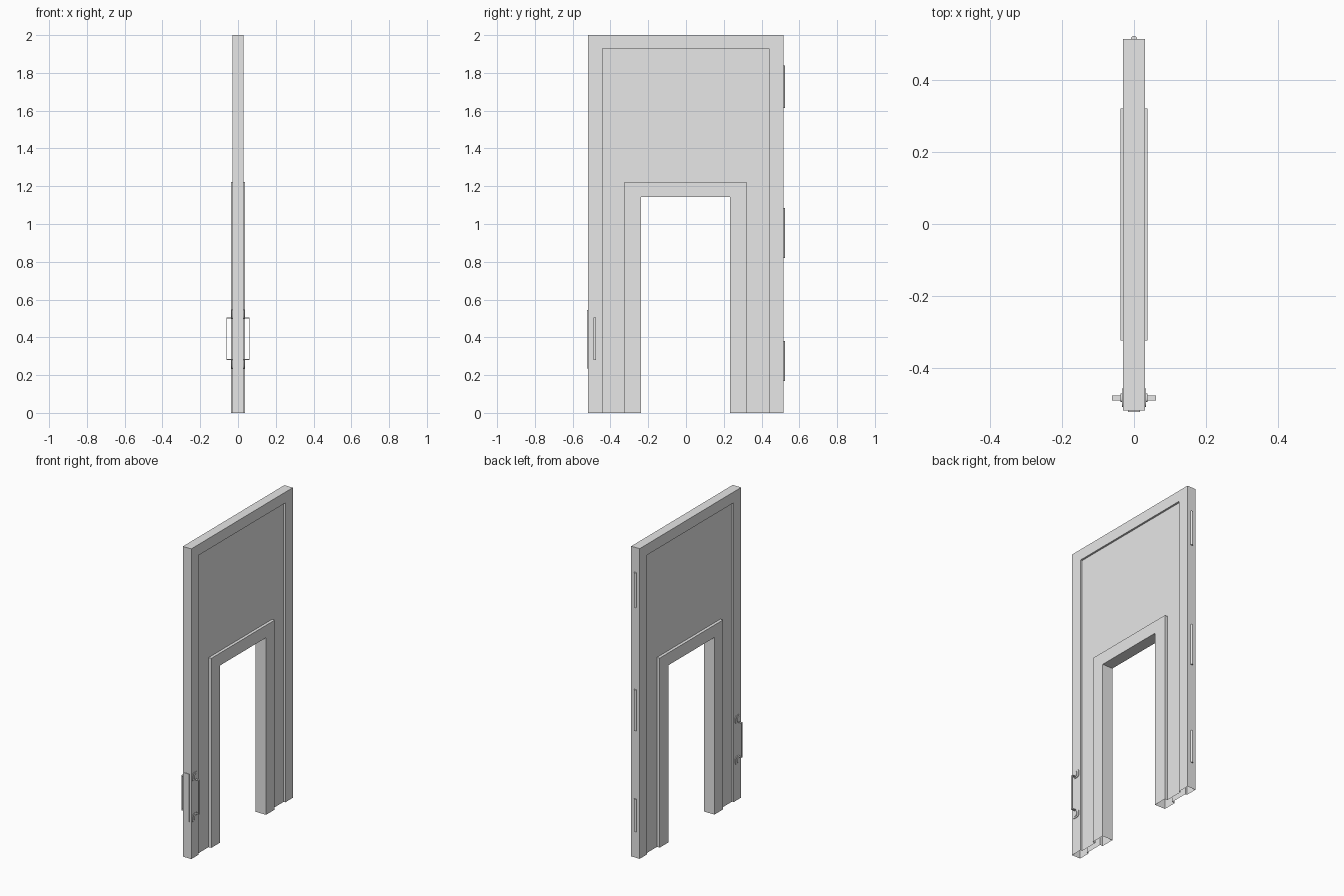
import bpy, bmesh, math
from mathutils import Matrix, Vector

cube = bpy.data.objects.get("Cube")
if cube:
    bpy.data.objects.remove(cube, do_unlink=True)

# One plain grey for everything
grey = bpy.data.materials.new("light_grey")
grey.use_nodes = True
grey.diffuse_color = (0.8, 0.8, 0.8, 1)
grey.node_tree.nodes["Principled BSDF"].inputs["Base Color"].default_value = (0.8, 0.8, 0.8, 1)

YC = -0.002  # centre of the panel between its hinge and lock edges


def finish(name, bm, smooth=False):
    bmesh.ops.recalc_face_normals(bm, faces=bm.faces)
    mesh = bpy.data.meshes.new(name)
    bm.to_mesh(mesh)
    bm.free()
    mesh.materials.append(grey)
    obj = bpy.data.objects.new(name, mesh)
    bpy.context.collection.objects.link(obj)
    if smooth:
        bpy.ops.object.select_all(action='DESELECT')
        obj.select_set(True)
        bpy.context.view_layer.objects.active = obj
        bpy.ops.object.shade_smooth_by_angle(angle=math.radians(40))


def box(bm, x, y, z):
    size = Vector((x[1] - x[0], y[1] - y[0], z[1] - z[0]))
    mid = Vector((x[0] + x[1], y[0] + y[1], z[0] + z[1])) / 2
    bmesh.ops.create_cube(bm, size=1, matrix=Matrix.Translation(mid) @ Matrix.Diagonal(size).to_4x4())


def rounded_plate(bm, x0, x1, yc, zc, w, h, r):
    """Rounded rectangle in the yz plane, extruded from x0 to x1."""
    pts = []
    for i, (sy, sz) in enumerate(((1, 1), (-1, 1), (-1, -1), (1, -1))):
        for k in range(5):
            a = math.radians(90 * i + 22.5 * k)
            pts.append((x0, yc + sy * (w / 2 - r) + r * math.cos(a),
                        zc + sz * (h / 2 - r) + r * math.sin(a)))
    face = bm.faces.new([bm.verts.new(p) for p in pts])
    out = bmesh.ops.extrude_face_region(bm, geom=[face])
    verts = [v for v in out["geom"] if isinstance(v, bmesh.types.BMVert)]
    bmesh.ops.translate(bm, verts=verts, vec=(x1 - x0, 0, 0))


# Door shell: nested arches (half width, height, thickness) lofted, open at the bottom
steps = [(0.517, 2.0, 0.03), (0.441, 1.93, 0.03), (0.441, 1.93, 0.018),
         (0.323, 1.222, 0.018), (0.323, 1.222, 0.037), (0.235, 1.142, 0.037)]
rings = steps + [(w, h, -x) for w, h, x in reversed(steps)]
bm = bmesh.new()
arches = [[bm.verts.new((x, YC + y, z)) for y, z in ((-w, 0), (-w, h), (w, h), (w, 0))]
          for w, h, x in rings]
for i, a in enumerate(arches):
    b = arches[(i + 1) % len(arches)]
    for k in range(3):
        bm.faces.new((a[k], a[k + 1], b[k + 1], b[k]))
finish("door_panel", bm)

# Hinge barrels on the back edge
for name, z0, z1 in (("lower", 0.17, 0.38), ("middle", 0.82, 1.085), ("upper", 1.615, 1.84)):
    bm = bmesh.new()
    bmesh.ops.create_cone(bm, cap_ends=True, segments=16, radius1=0.009, radius2=0.009, depth=z1 - z0,
                          matrix=Matrix.Translation((0, 0.515, (z0 + z1) / 2)))
    finish(name + "_hinge", bm, True)

# Lock plate on the front edge
bm = bmesh.new()
box(bm, (-0.017, 0.017), (-0.523, -0.515), (0.235, 0.545))
finish("lock_plate", bm)

# Pull handles on both sides: thin strap on two rounded mounts
HY = -0.484
for side, s in (("left", 1), ("right", -1)):
    bm = bmesh.new()
    box(bm, sorted((s * 0.057, s * 0.061)), (HY - 0.007, HY + 0.007), (0.28, 0.505))
    for z in (0.28, 0.501):
        box(bm, sorted((s * 0.028, s * 0.058)), (HY - 0.007, HY + 0.007), (z, z + 0.004))
    finish(side + "_handle", bm)
    bm = bmesh.new()
    for z in (0.258, 0.522):
        rounded_plate(bm, s * 0.029, s * 0.034, HY, z, 0.052, 0.052, 0.014)
        rounded_plate(bm, s * 0.033, s * 0.038, HY, z, 0.024, 0.034, 0.008)
    finish(side + "_handle_mounts", bm, True)
